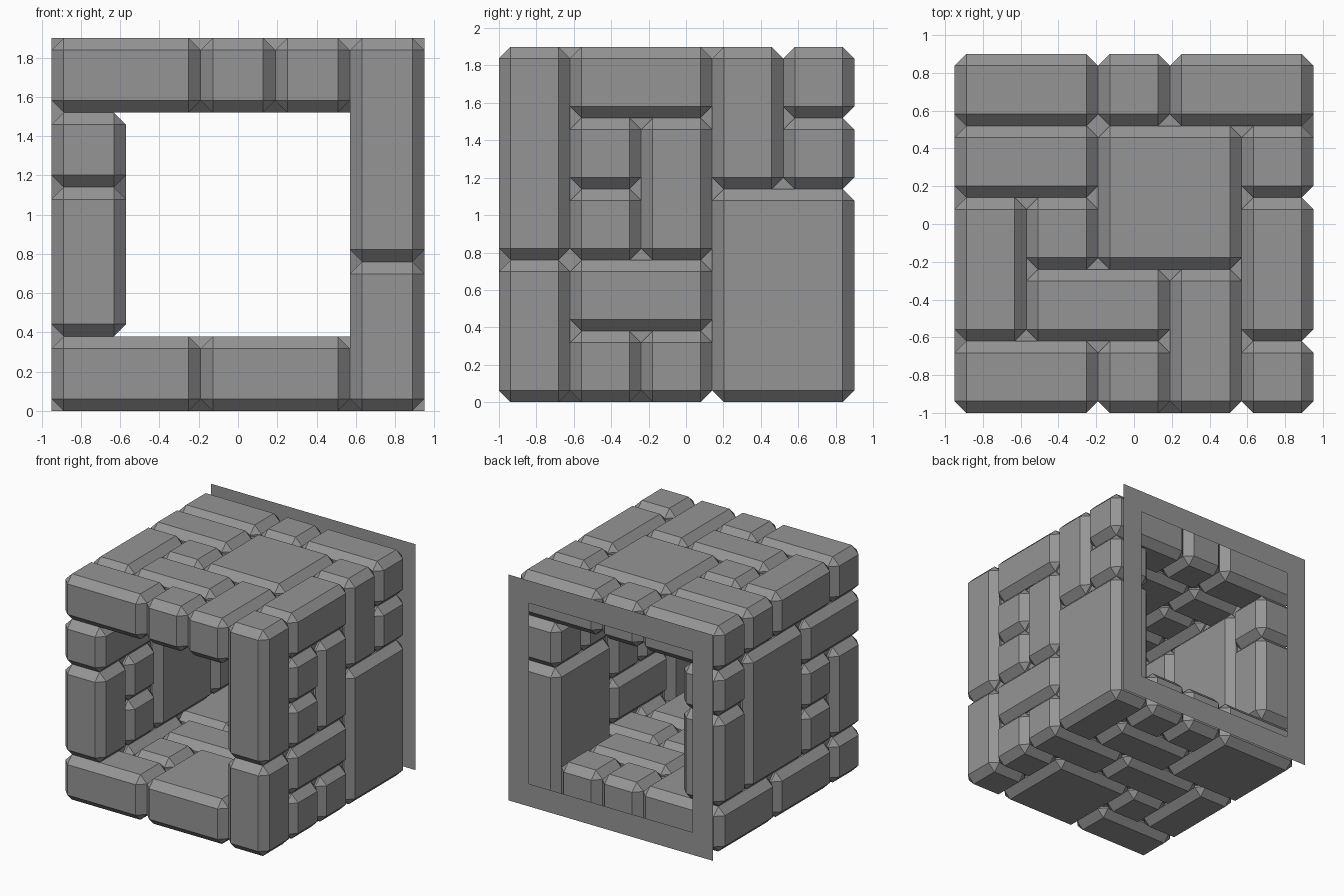
import bpy, bmesh
from mathutils import Vector

if "Cube" in bpy.data.objects:
    bpy.data.objects.remove(bpy.data.objects["Cube"])

CELL = 0.38                       # the tunnel sits on a 5 x 5 x 5 grid
ORIGIN = Vector((-0.95, -1.0, 0.0))
CHAMFER = 0.062

stone = bpy.data.materials.new("dark_stone")
stone.diffuse_color = (0.30, 0.30, 0.30, 1)
stone.use_nodes = True
stone.node_tree.nodes["Principled BSDF"].inputs["Base Color"].default_value = stone.diffuse_color


def add_box(bm, cells, inset=0.0):
    """Box filling an inclusive range of grid cells, shrunk by inset."""
    x0, x1, y0, y1, z0, z1 = (int(c) for c in cells)
    pad = Vector((inset, inset, inset))
    lo = ORIGIN + CELL * Vector((x0, y0, z0)) + pad
    hi = ORIGIN + CELL * Vector((x1 + 1, y1 + 1, z1 + 1)) - pad
    verts = bmesh.ops.create_cube(bm, size=1)['verts']
    for v in verts:
        v.co = (lo + hi) / 2 + v.co * (hi - lo)
    return verts


def finish(bm, name):
    mesh = bpy.data.meshes.new(name)
    bm.to_mesh(mesh)
    bm.free()
    mesh.materials.append(stone)
    bpy.context.collection.objects.link(bpy.data.objects.new(name, mesh))


def wall(name, layout):
    """Each word lists cells: first/last x, first/last y, first/last z."""
    bm = bmesh.new()
    for word in layout.split():
        verts = add_box(bm, word)
        edges = list({e for v in verts for e in v.link_edges})
        bmesh.ops.bevel(bm, geom=edges, offset=CHAMFER, offset_type='OFFSET',
                        segments=1, profile=0.5, affect='EDGES')
    finish(bm, name)


# ceiling stones
wall("ceiling_stones", """
    014444 224444 344444 013344 232344 001244
    112244 121144 330144 010044 220044 441244""")

# right wall stones, some reaching into ceiling or floor
wall("right_wall_stones", """
    440024 440001 443334 444433 443402
    441133 441122 442223 441211 441100""")

# left wall stones
wall("left_wall_stones", """
    000133 000012 001122 001111 002313 004433 004412""")

# floor stones
wall("floor_stones", """
    010000 230100 013400 334400 224400 233300
    342200 122200 001200 111100""")

# mortar closing the small gaps where stones meet
bm = bmesh.new()
for cells in ("040444", "040400", "000404", "440404"):
    add_box(bm, cells, CHAMFER + 0.015)
finish(bm, "mortar")

# flat square frame behind the tunnel
bm = bmesh.new()
outer, inner = [[bm.verts.new((sx * half, 1.0, 0.95 + sz * half))
                 for sx, sz in ((-1, -1), (-1, 1), (1, 1), (1, -1))]
                for half in (0.95, 0.76)]
for i in range(4):
    j = (i + 1) % 4
    bm.faces.new((outer[i], outer[j], inner[j], inner[i]))
finish(bm, "back_frame")
